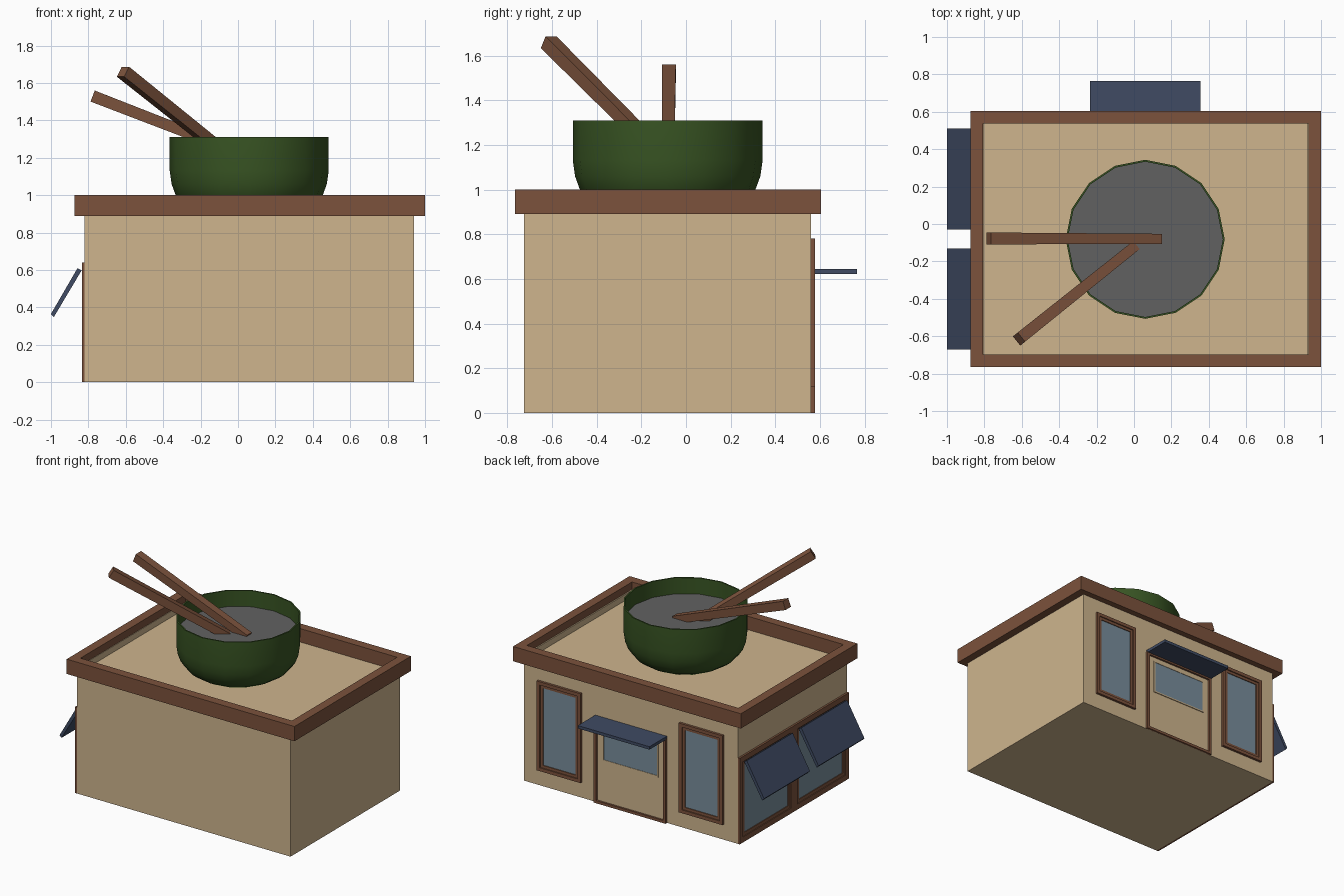
import bpy, bmesh, math
from mathutils import Vector

if "Cube" in bpy.data.objects:
    bpy.data.objects.remove(bpy.data.objects["Cube"])


def material(name, rgb):
    m = bpy.data.materials.new(name)
    m.diffuse_color = (*rgb, 1)
    m.use_nodes = True
    m.node_tree.nodes["Principled BSDF"].inputs["Base Color"].default_value = m.diffuse_color
    return m


TAN = material("tan_plaster", (0.62, 0.46, 0.27))
BROWN = material("brown_wood", (0.20, 0.085, 0.045))
BLUE = material("blue_awning", (0.05, 0.07, 0.125))
GLASS = material("window_glass", (0.19, 0.27, 0.33))
GREEN = material("green_glaze", (0.04, 0.09, 0.017))
GREY = material("dark_grey_soup", (0.12, 0.12, 0.12))


def finish(name, bm, mat):
    bmesh.ops.recalc_face_normals(bm, faces=bm.faces)
    me = bpy.data.meshes.new(name)
    bm.to_mesh(me)
    bm.free()
    ob = bpy.data.objects.new(name, me)
    bpy.context.collection.objects.link(ob)
    me.materials.append(mat)
    return ob


def box(name, x, y, z, mat):
    bm = bmesh.new()
    bmesh.ops.create_cube(bm, size=1)
    for v in bm.verts:
        v.co = [(r[0] + r[1]) / 2 + c * (r[1] - r[0]) for r, c in zip((x, y, z), v.co)]
    return finish(name, bm, mat)


def frame(name, axis, d, u, v, border, mat):
    """Rectangular ring lying across the given axis, from depth d[0] to d[1]."""
    bm = bmesh.new()

    def loop(depth, b):
        pts = [(u[0]+b, v[0]+b), (u[1]-b, v[0]+b), (u[1]-b, v[1]-b), (u[0]+b, v[1]-b)]
        place = {'x': lambda p: (depth, *p),
                 'y': lambda p: (p[0], depth, p[1]),
                 'z': lambda p: (*p, depth)}[axis]
        return [bm.verts.new(place(p)) for p in pts]

    loops = [loop(d[0], 0), loop(d[1], 0), loop(d[1], border), loop(d[0], border)]
    for k in range(4):
        a, b = loops[k], loops[(k + 1) % 4]
        for i in range(4):
            j = (i + 1) % 4
            bm.faces.new((a[i], a[j], b[j], b[i]))
    return finish(name, bm, mat)


def chopstick(name, start, end, w0, w1):
    start, end = Vector(start), Vector(end)
    axis = end - start
    bm = bmesh.new()
    bmesh.ops.create_cube(bm, size=1)
    for v in bm.verts:
        w = w0 if v.co.z < 0 else w1
        v.co = (v.co.x * w, v.co.y * w, (v.co.z + 0.5) * axis.length)
    ob = finish(name, bm, BROWN)
    ob.rotation_euler = axis.to_track_quat('Z', 'Y').to_euler()
    ob.location = start


# Building shell with sunken roof, low tan upstand and brown parapet
CX = 0.06
box("building_body", (-0.82, 0.94), (-0.725, 0.56), (0, 0.90), TAN)
frame("roof_upstand", 'z', (0.895, 0.945), (-0.82, 0.94), (-0.725, 0.56), 0.016, TAN)
frame("roof_parapet", 'z', (0.89, 1.0), (-0.875, 1.0), (-0.765, 0.605), 0.067, BROWN)

# Tall windows either side of the door
for side, s in (("left", 1), ("right", -1)):
    u = sorted((CX + s * 0.405, CX + s * 0.765))
    frame(f"{side}_window_frame", 'y', (0.56, 0.578), u, (0.115, 0.78), 0.025, BROWN)
    ui = (u[0] + 0.025, u[1] - 0.025)
    frame(f"{side}_window_sash", 'y', (0.56, 0.57), ui, (0.14, 0.755), 0.02, BROWN)
    box(f"{side}_window_glass", ui, (0.559, 0.564), (0.14, 0.755), GLASS)

# Door with surround, glazed panel and flat canopy
box("door_panel", (CX - 0.27, CX + 0.27), (0.559, 0.564), (0, 0.62), TAN)
frame("door_surround", 'y', (0.56, 0.578), (CX - 0.297, CX + 0.297), (0, 0.63), 0.02, BROWN)
box("door_glass", (CX - 0.22, CX + 0.22), (0.56, 0.567), (0.335, 0.57), GLASS)
frame("door_glass_trim", 'y', (0.56, 0.57), (CX - 0.23, CX + 0.23), (0.325, 0.58), 0.01, TAN)
box("door_canopy", (-0.235, 0.355), (0.56, 0.765), (0.623, 0.645), BLUE)

# Side shop windows with sloping awnings
for name, y0, y1, a0, a1 in (("back", -0.08, 0.56, -0.03, 0.51), ("front", -0.725, -0.08, -0.67, -0.13)):
    frame(f"{name}_shop_frame", 'x', (-0.835, -0.82), (y0, y1), (0, 0.64), 0.04, BROWN)
    frame(f"{name}_shop_sash", 'x', (-0.829, -0.82), (y0 + 0.04, y1 - 0.04), (0.04, 0.6), 0.025, BROWN)
    box(f"{name}_shop_glass", (-0.824, -0.819), (y0 + 0.04, y1 - 0.04), (0.04, 0.6), GLASS)
    bm = bmesh.new()
    profile = [(-0.858, 0.61), (-1.0, 0.365), (-0.985, 0.348), (-0.836, 0.598)]
    ends = [[bm.verts.new((x, y, z)) for x, z in profile] for y in (a0, a1)]
    for end in ends:
        bm.faces.new(end)
    for i in range(4):
        j = (i + 1) % 4
        bm.faces.new((ends[0][i], ends[0][j], ends[1][j], ends[1][i]))
    finish(f"{name}_awning", bm, BLUE)

# Rooftop bowl: lathed 16-sided profile, outside then inside down to the soup
bowl_profile = [(0, 0.902), (0.27, 0.902), (0.33, 0.935), (0.368, 0.965), (0.395, 1.005), (0.415, 1.06),
                (0.425, 1.13), (0.425, 1.31), (0.415, 1.31), (0.415, 1.185)]
bm = bmesh.new()
verts = [bm.verts.new((r, 0, z)) for r, z in bowl_profile]
edges = [bm.edges.new(p) for p in zip(verts, verts[1:])]
bmesh.ops.spin(bm, geom=verts + edges, cent=(0, 0, 0), axis=(0, 0, 1), angle=2 * math.pi, steps=16)
bmesh.ops.remove_doubles(bm, verts=bm.verts, dist=1e-4)
bowl = finish("bowl", bm, GREEN)
bowl.location = (CX, -0.082, 0)
bpy.context.view_layer.objects.active = bowl
bowl.select_set(True)
bpy.ops.object.shade_smooth_by_angle(angle=math.radians(40))

# Soup surface
bm = bmesh.new()
bmesh.ops.create_circle(bm, cap_ends=True, segments=16, radius=0.415)
soup = finish("soup_surface", bm, GREY)
soup.location = (CX, -0.082, 1.19)

# Chopsticks resting in the bowl
chopstick("chopstick_low", (0.14, -0.08, 1.175), (-0.777, -0.077, 1.53), 0.055, 0.063)
chopstick("chopstick_high", (0.01, -0.115, 1.16), (-0.615, -0.615, 1.66), 0.055, 0.063)
